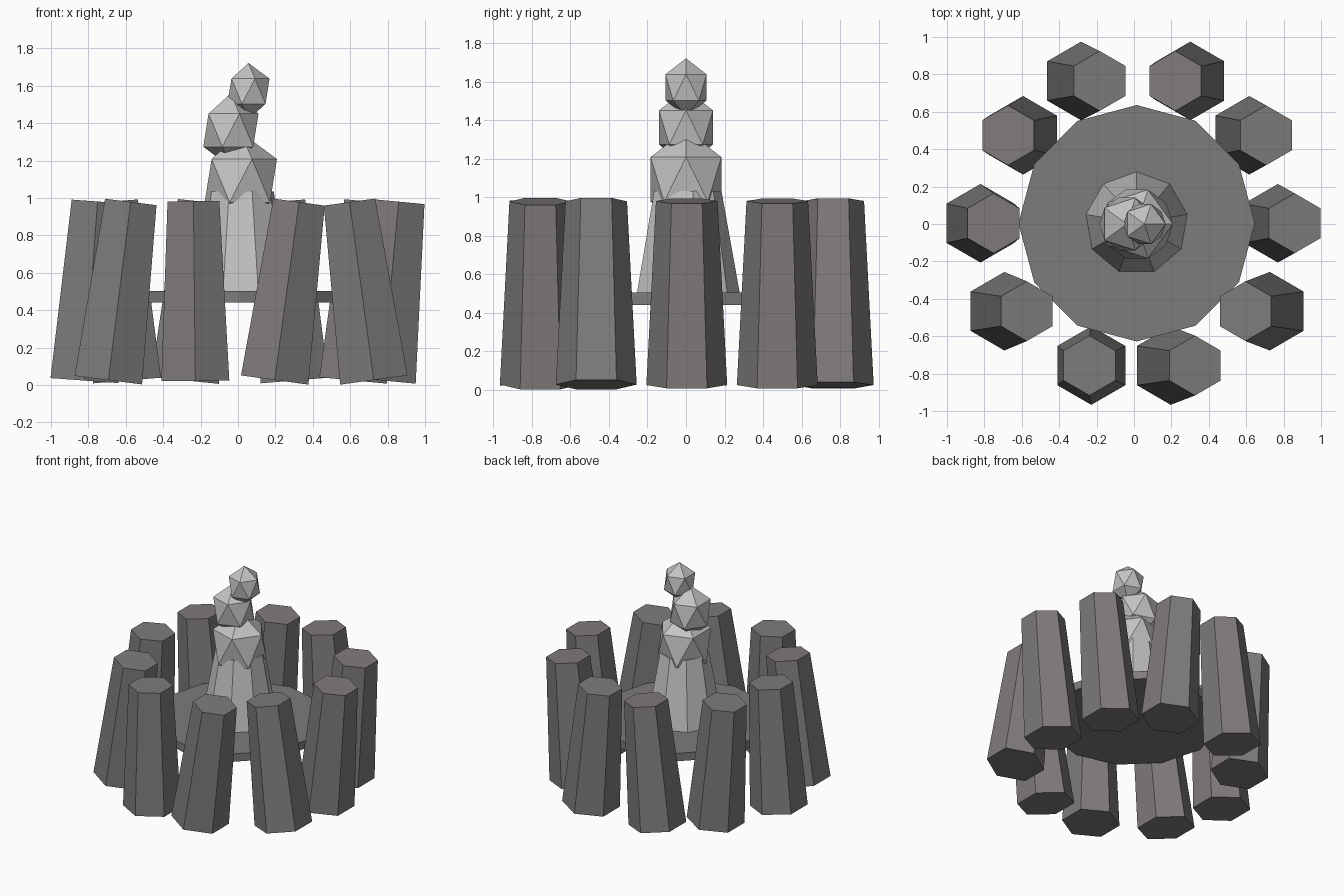
import bpy
from math import asin, cos, sin, radians

default = bpy.data.objects.get("Cube")
if default:
    bpy.data.objects.remove(default, do_unlink=True)


def make_material(name, rgb):
    mat = bpy.data.materials.new(name)
    mat.use_nodes = True
    color = (*rgb, 1.0)
    mat.diffuse_color = color
    mat.node_tree.nodes["Principled BSDF"].inputs["Base Color"].default_value = color
    return mat


stone = make_material("warm grey stone", (0.21, 0.2, 0.195))
pale = make_material("pale stone", (0.56, 0.55, 0.54))

CENTER_X, CENTER_Y = 0.014, 0.004


def finish(name, mat):
    obj = bpy.context.object
    obj.name = name
    obj.data.materials.append(mat)
    return obj


def tapered(name, sides, r_bottom, r_top, height, location, mat, lean=0.0):
    bpy.ops.mesh.primitive_cone_add(vertices=sides, radius1=r_bottom, radius2=r_top,
                                    depth=height, location=location, rotation=(0, lean, 0))
    return finish(name, mat)


# Round floor slab
tapered("platform", 12, 0.632, 0.632, 0.063, (CENTER_X, CENTER_Y, 0.472), stone)

# Ring of leaning columns, each with its own sideways shift from foot to top
COLUMN_HEIGHT = 0.96
leans = [0.09, 0.09, -0.08, 0.10, -0.08, 0.07, 0.12, -0.01, 0.13, -0.13]
for i, shift in enumerate(leans):
    angle = radians(36 * i)
    place = (CENTER_X + 0.8 * cos(angle), CENTER_Y + 0.8 * sin(angle), 0.502)
    tapered(f"column_{i + 1}", 6, 0.21, 0.16, COLUMN_HEIGHT, place, stone,
            asin(shift / COLUMN_HEIGHT))

# Central pedestal
tapered("pedestal", 9, 0.275, 0.18, 0.53, (CENTER_X, CENTER_Y, 0.768), pale)

# Stacked faceted stones: name, radius, x, z
for name, radius, x, z in (("lower_stone", 0.216, 0.015, 1.092),
                           ("middle_stone", 0.165, -0.038, 1.362),
                           ("top_stone", 0.126, 0.056, 1.57)):
    bpy.ops.mesh.primitive_ico_sphere_add(subdivisions=1, radius=radius,
                                          location=(x, 0, z))
    finish(name, pale).scale.z = 1.2
